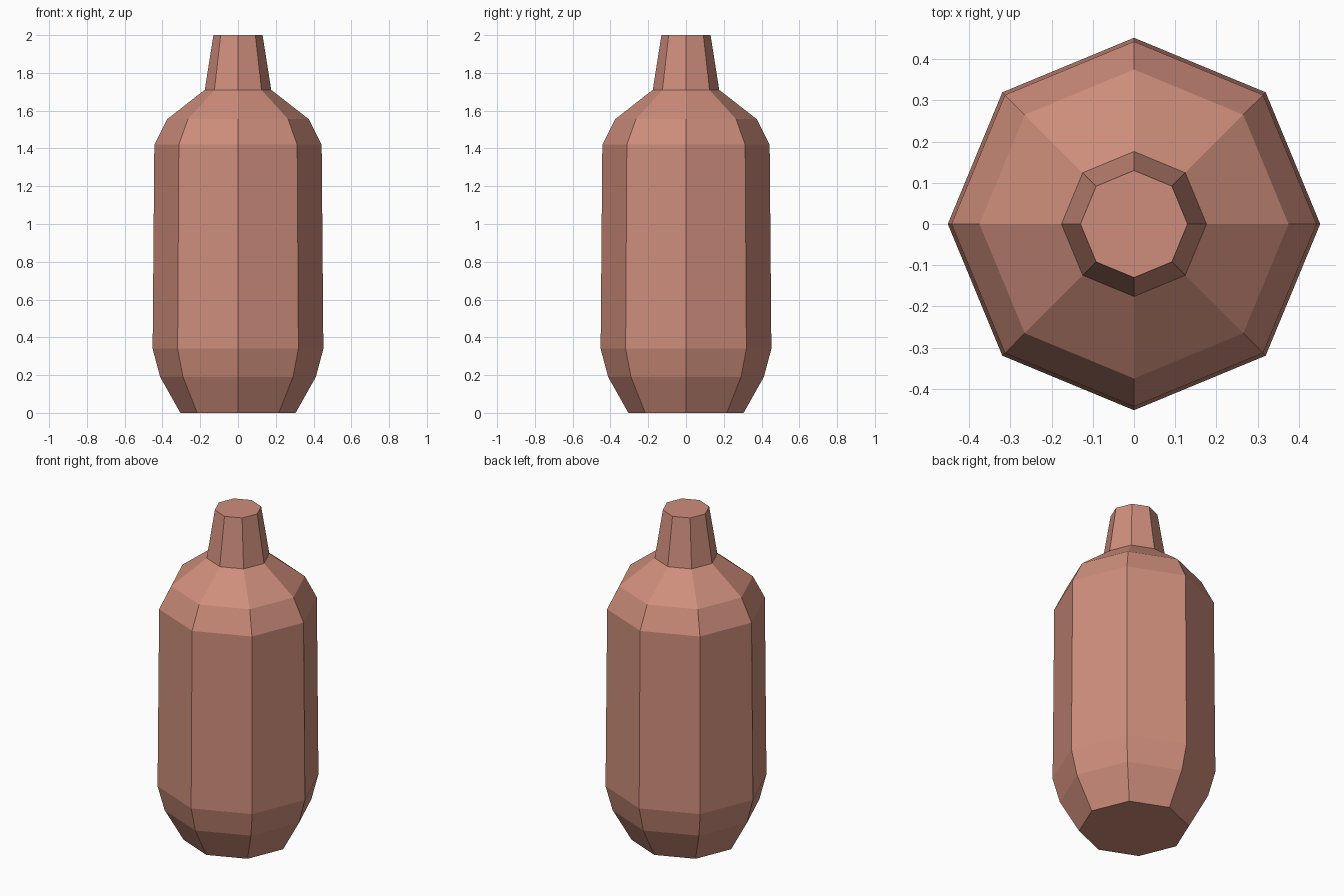
import bpy, bmesh, math

cube = bpy.data.objects.get("Cube")
if cube:
    bpy.data.objects.remove(cube, do_unlink=True)

SIDES = 8

# Single clay colour
clay = bpy.data.materials.new("terracotta_clay")
clay.use_nodes = True
colour = (0.62, 0.27, 0.20, 1.0)
clay.diffuse_color = colour
bsdf = clay.node_tree.nodes["Principled BSDF"]
bsdf.inputs["Base Color"].default_value = colour
bsdf.inputs["Roughness"].default_value = 0.8


def lathe(name, profile):
    """Closed eight-sided turned body from (radius, height) pairs."""
    bm = bmesh.new()
    rings = []
    for r, z in profile:
        angles = [math.tau * i / SIDES for i in range(SIDES)]
        rings.append([bm.verts.new((r * math.cos(a), r * math.sin(a), z)) for a in angles])
    for low, high in zip(rings, rings[1:]):
        for i in range(SIDES):
            j = (i + 1) % SIDES
            bm.faces.new((low[i], low[j], high[j], high[i]))
    bm.faces.new(rings[0][::-1])
    bm.faces.new(rings[-1])
    mesh = bpy.data.meshes.new(name)
    bm.to_mesh(mesh)
    bm.free()
    mesh.materials.append(clay)
    obj = bpy.data.objects.new(name, mesh)
    bpy.context.collection.objects.link(obj)
    return obj


# Base, belly, shoulder and neck in one faceted profile
lathe("bottle", [
    (0.305, 0.0),    # foot
    (0.412, 0.19),   # lower bevel
    (0.452, 0.34),   # belly
    (0.443, 1.42),   # upper wall
    (0.375, 1.555),  # shoulder
    (0.176, 1.71),   # neck base
    (0.130, 2.0),    # closed mouth
])
